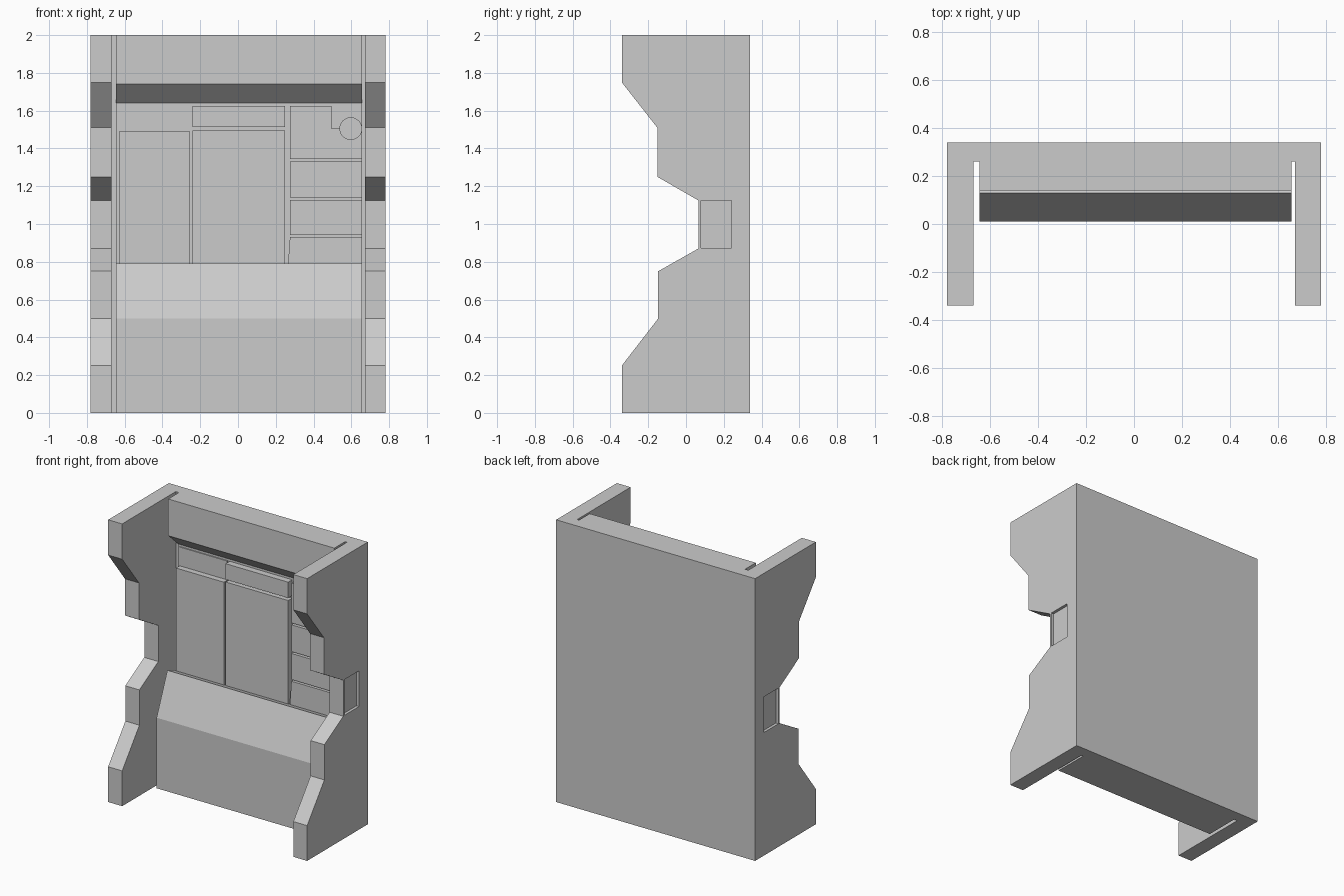
import bpy, bmesh
from mathutils import Vector

if "Cube" in bpy.data.objects:
    bpy.data.objects.remove(bpy.data.objects["Cube"])


def extrude(name, pts, vec):
    """Closed polygon of 3D points swept along vec."""
    bm = bmesh.new()
    face = bm.faces.new([bm.verts.new(p) for p in pts])
    ext = bmesh.ops.extrude_face_region(bm, geom=[face])
    moved = [v for v in ext["geom"] if isinstance(v, bmesh.types.BMVert)]
    bmesh.ops.translate(bm, verts=moved, vec=Vector(vec))
    bmesh.ops.recalc_face_normals(bm, faces=bm.faces)
    mesh = bpy.data.meshes.new(name)
    bm.to_mesh(mesh)
    bm.free()
    obj = bpy.data.objects.new(name, mesh)
    bpy.context.collection.objects.link(obj)
    return obj


def side_profile(name, yz, x0, x1):
    return extrude(name, [(x0, y, z) for y, z in yz], (x1 - x0, 0, 0))


def front_panel(name, xz, y0, y1):
    return extrude(name, [(x, y0, z) for x, z in xz], (0, y1 - y0, 0))


def rect(a, b, c, d):
    return [(a, c), (b, c), (b, d), (a, d)]


def cut(obj, cutter):
    mod = obj.modifiers.new("recess", "BOOLEAN")
    mod.object = cutter
    mod.operation = "DIFFERENCE"
    mod.solver = "EXACT"
    cutter.hide_render = True
    cutter.hide_set(True)


# Stepped side walls with a shallow outer recess
wall = [(0.34, 0), (0.34, 2), (-0.34, 2), (-0.34, 1.75), (-0.152, 1.51),
        (-0.152, 1.25), (0.065, 1.125), (0.065, 0.87), (-0.147, 0.75),
        (-0.147, 0.5), (-0.34, 0.25), (-0.34, 0)]
for side, inner, outer in (("left", -0.67, -0.78), ("right", 0.672, 0.78)):
    s = -1 if outer < 0 else 1
    panel = side_profile(side + "_wall", wall, inner, outer)
    cutter = side_profile(side + "_recess_cutter", rect(0.08, 0.24, 0.872, 1.125),
                          outer - s * 0.02, outer + s * 0.05)
    cut(panel, cutter)

# Back plate joining the walls, leaving the narrow slots in front of it
side_profile("back_plate", rect(0.26, 0.34, 0, 2), -0.67, 0.672)

# Central body: lower console, recessed face and overhanging header
body = [(0.26, 0), (0.01, 0), (0.01, 0.5), (0.13, 0.79), (0.25, 0.745),
        (0.25, 1.64), (0.14, 1.74), (0.14, 2), (0.26, 2)]
side_profile("central_body", body, -0.645, 0.657)

# Raised panels on the recessed face
FRONT, REAR, BOTTOM = 0.205, 0.255, 0.75
panels = {
    "left_upper_panel": (rect(-0.63, -0.255, 1.492, 1.625), 0.243),
    "left_main_panel": (rect(-0.63, -0.255, BOTTOM, 1.49), FRONT),
    "middle_upper_panel": (rect(-0.24, 0.25, 1.513, 1.625), FRONT),
    "middle_main_panel": (rect(-0.24, 0.25, BOTTOM, 1.495), FRONT),
    "right_upper_panel": ([(0.275, 1.343), (0.657, 1.343), (0.657, 1.505),
                           (0.495, 1.505), (0.495, 1.625), (0.275, 1.625)], FRONT),
    "right_panel_1": (rect(0.275, 0.657, 1.14, 1.33), FRONT),
    "right_panel_2": (rect(0.275, 0.657, 0.942, 1.127), FRONT),
    "right_panel_3": ([(0.262, BOTTOM), (0.657, BOTTOM), (0.657, 0.93),
                       (0.275, 0.93)], FRONT),
}
for name, (outline, front) in panels.items():
    front_panel(name, outline, front, REAR)

# Round dial and its centre
for name, radius, front in (("dial", 0.06, 0.195), ("dial_centre", 0.02, 0.188)):
    depth = REAR - front
    bpy.ops.mesh.primitive_cylinder_add(vertices=32, radius=radius, depth=depth,
                                        location=(0.597, front + depth / 2, 1.505),
                                        rotation=(1.570796, 0, 0))
    bpy.context.object.name = name
    bpy.ops.object.shade_smooth_by_angle()
